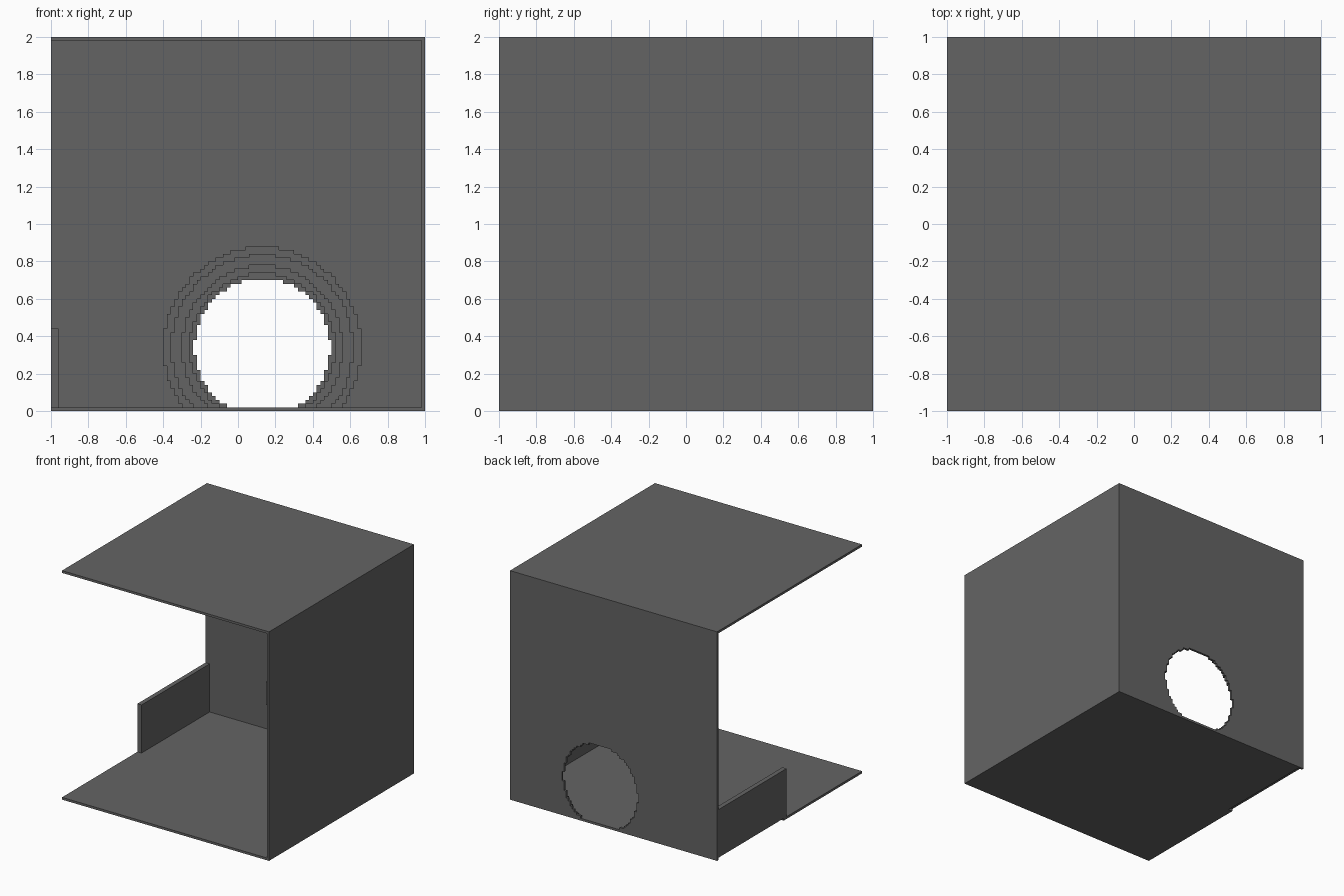
import bpy, bmesh, math
from mathutils import Vector

cube = bpy.data.objects.get("Cube")
if cube:
    bpy.data.objects.remove(cube, do_unlink=True)

T = 0.02               # panel thickness and step size
CX, CZ = 0.13, 0.34    # centre of the round opening

grey = bpy.data.materials.new("dark grey")
grey.use_nodes = True
colour = (0.127, 0.127, 0.127, 1)
grey.diffuse_color = colour
grey.node_tree.nodes["Principled BSDF"].inputs["Base Color"].default_value = colour


def prism(name, outline, offset):
    """Extrude a closed planar outline along an offset."""
    bm = bmesh.new()
    face = bm.faces.new([bm.verts.new(p) for p in outline])
    res = bmesh.ops.extrude_face_region(bm, geom=[face], use_keep_orig=True)
    moved = [v for v in res["geom"] if isinstance(v, bmesh.types.BMVert)]
    bmesh.ops.translate(bm, verts=moved, vec=Vector(offset))
    bmesh.ops.recalc_face_normals(bm, faces=bm.faces)
    mesh = bpy.data.meshes.new(name)
    bm.to_mesh(mesh)
    bm.free()
    mesh.materials.append(grey)
    obj = bpy.data.objects.new(name, mesh)
    bpy.context.collection.objects.link(obj)
    return obj


def panel(name, lo, hi):
    """Axis-aligned box between two corners."""
    (x0, y0, z0), (x1, y1, z1) = lo, hi
    return prism(name, [(x0, y0, z0), (x1, y0, z0), (x1, y1, z0), (x0, y1, z0)],
                 (0, 0, z1 - z0))


def stepped_arch(radius):
    """Stair-stepped circle above the floor, from left foot to right foot."""
    right, z = [], T
    while True:
        d = z + T / 2 - CZ
        half = math.sqrt(max(radius ** 2 - d * d, 0))
        if z > CZ and half < 0.06:
            break
        half = math.floor((half - 0.01) / T) * T + 0.01
        if len(right) > 1 and abs(right[-1][0] - half) < 1e-6:
            right[-1] = (half, z + T)      # extend the current vertical run
        else:
            right += [(half, z), (half, z + T)]
        z += T
    left = [(CX - w, h) for w, h in right]
    return left + [(CX + w, h) for w, h in reversed(right)]


def arch_plate(name, outer, inner, y0, y1):
    """Plate between an outer outline and an arch, both open at the floor."""
    loop = outer + inner[::-1]
    return prism(name, [(x, y0, z) for x, z in loop], (0, y1 - y0, 0))


# Outer panels
panel("roof", (-1, -1, 2 - T), (1, 1, 2))
panel("side_wall", (1 - T, -1, T), (1, 1, 2 - T))

# Floor with a slot below the low wall
floor = [(-1, -1), (1, -1), (1, 1), (-1, 1), (-1, 0.98),
         (-0.96, 0.98), (-0.96, 0.08), (-1, 0.08)]
prism("floor", [(x, y, 0) for x, y in floor], (0, 0, T))

# Low wall along the open side
panel("low_wall", (-1, 0.04, T), (-0.96, 0.98, 0.44))

# Back wall with the round opening
arch_plate("back_wall", [(-1, T), (-1, 2 - T), (1 - T, 2 - T), (1 - T, T)],
           stepped_arch(0.372), 0.98, 1)

# Raised trim around the opening, in two layers
for name, r_out, r_in, y1 in (("trim_base", 0.538, 0.398, 0.98),
                              ("trim_ridge", 0.498, 0.438, 0.96)):
    arch_plate(name, stepped_arch(r_out), stepped_arch(r_in), y1 - T, y1)
